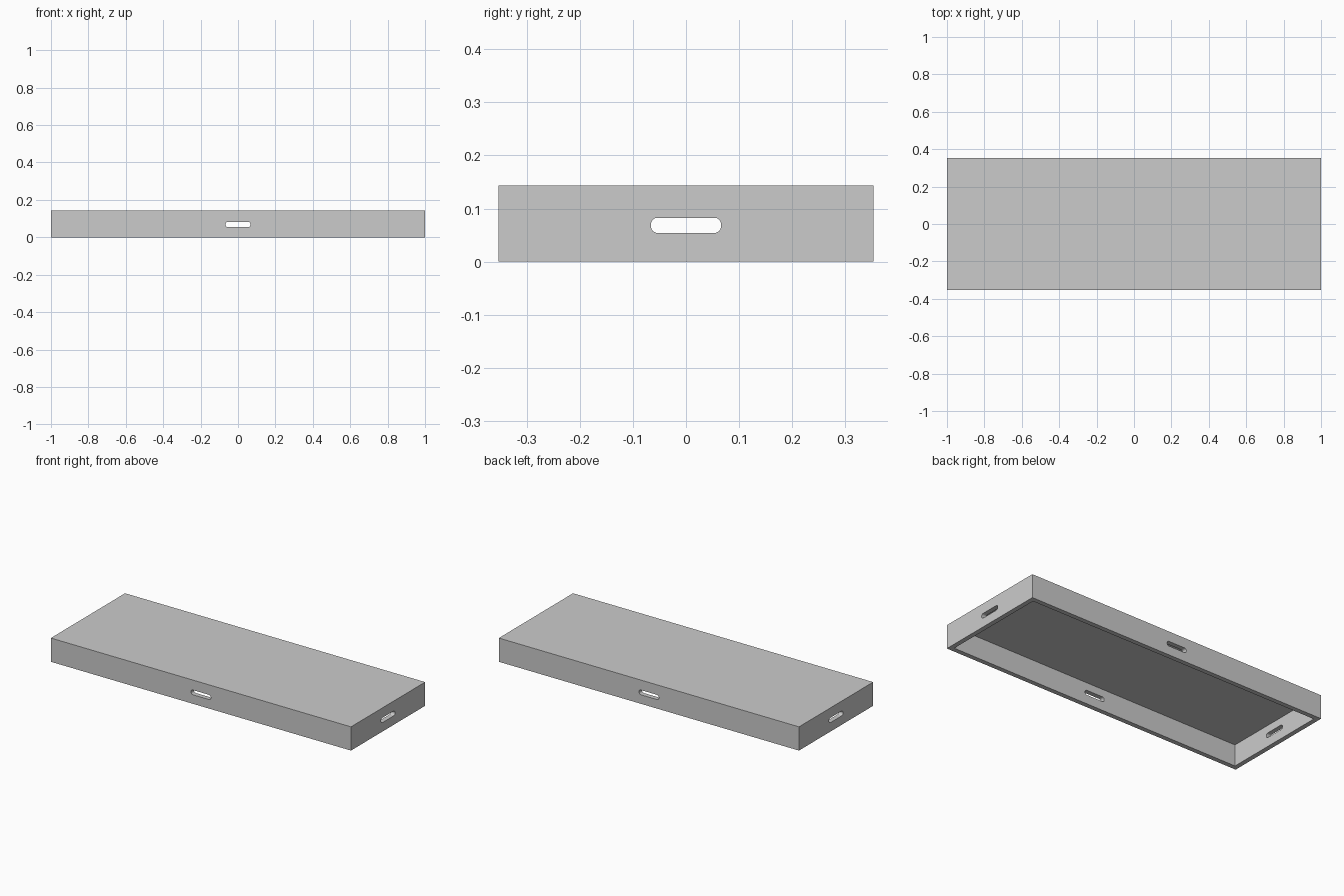
import bpy, bmesh, math
from mathutils import Matrix

if "Cube" in bpy.data.objects:
    bpy.data.objects.remove(bpy.data.objects["Cube"])

W, D, H = 2.0, 0.706, 0.143      # outer size
WALL, TOP = 0.028, 0.0145        # side wall and top panel thickness
SLOT_L, SLOT_H, SLOT_R, SLOT_Z = 0.132, 0.0285, 0.0125, 0.0685


def finish(name, bm):
    bmesh.ops.recalc_face_normals(bm, faces=bm.faces)
    mesh = bpy.data.meshes.new(name)
    bm.to_mesh(mesh)
    bm.free()
    obj = bpy.data.objects.new(name, mesh)
    bpy.context.collection.objects.link(obj)
    return obj


def box(name, size, z0):
    bm = bmesh.new()
    bmesh.ops.create_cube(bm, size=1)
    bmesh.ops.scale(bm, vec=size, verts=bm.verts)
    bmesh.ops.translate(bm, vec=(0, 0, z0 + size[2] / 2), verts=bm.verts)
    return finish(name, bm)


def slot_cutter(name, length, angle):
    # rounded slot profile, extruded right through both opposite walls
    bm = bmesh.new()
    verts = []
    for sx, sz, start in ((1, 1, 0), (-1, 1, 90), (-1, -1, 180), (1, -1, 270)):
        for i in range(9):
            a = math.radians(start + i * 90 / 8)
            verts.append(bm.verts.new((sx * (SLOT_L / 2 - SLOT_R) + SLOT_R * math.cos(a),
                                       -length / 2,
                                       SLOT_Z + sz * (SLOT_H / 2 - SLOT_R) + SLOT_R * math.sin(a))))
    face = bm.faces.new(verts)
    ext = bmesh.ops.extrude_face_region(bm, geom=[face])["geom"]
    bmesh.ops.translate(bm, vec=(0, length, 0),
                        verts=[v for v in ext if isinstance(v, bmesh.types.BMVert)])
    bmesh.ops.rotate(bm, matrix=Matrix.Rotation(angle, 3, 'Z'), verts=bm.verts)
    return finish(name, bm)


# Lid shell
lid = box("tray_lid", (W, D, H), 0)

# Cavity open at the bottom, and hand slots through all four walls
cutters = [
    box("cavity_cutter", (W - 2 * WALL, D - 2 * WALL, H - TOP + 0.1), -0.1),
    slot_cutter("front_back_slot_cutter", D + 0.2, 0),
    slot_cutter("side_slot_cutter", W + 0.2, math.pi / 2),
]
bpy.context.view_layer.objects.active = lid
for c in cutters:
    c.hide_render = True
    mod = lid.modifiers.new(c.name, 'BOOLEAN')
    mod.operation = 'DIFFERENCE'
    mod.solver = 'EXACT'
    mod.object = c
    bpy.ops.object.modifier_apply(modifier=mod.name)
for c in cutters:
    bpy.data.objects.remove(c)

# Smooth slot ends, crisp box edges
lid.select_set(True)
bpy.ops.object.shade_smooth_by_angle(angle=math.radians(30))
